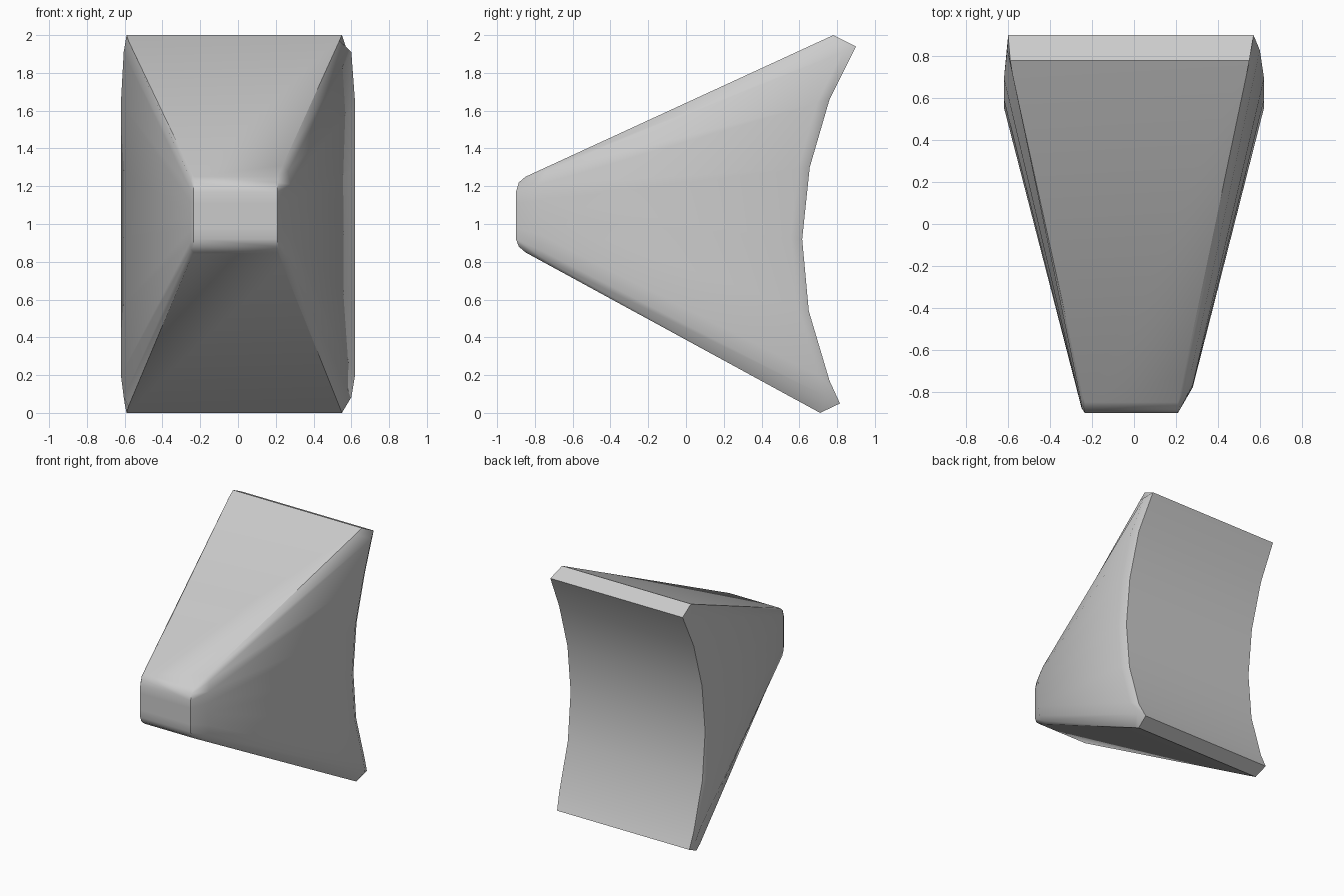
import bpy
import bmesh
import math

cube = bpy.data.objects.get("Cube")
if cube:
    bpy.data.objects.remove(cube, do_unlink=True)

# Flat grey finish
grey = bpy.data.materials.new("plain grey")
grey.use_nodes = True
colour = (0.6, 0.6, 0.6, 1)
grey.diffuse_color = colour
grey.node_tree.nodes["Principled BSDF"].inputs["Base Color"].default_value = colour

# Each layer, top to bottom: front (y, z), back (y, z), kind of layer
layers = [
    ((-0.85, 1.25), (0.78, 2.0), "rim"),
    ((-0.885, 1.22), (0.9, 1.94), "round"),
    ((-0.9, 1.17), (0.76, 1.66), "body"),
    ((-0.9, 1.11), (0.655, 1.3), "body"),
    ((-0.9, 1.05), (0.615, 0.92), "body"),
    ((-0.9, 0.98), (0.65, 0.54), "body"),
    ((-0.9, 0.92), (0.76, 0.17), "body"),
    ((-0.885, 0.88), (0.815, 0.05), "round"),
    ((-0.85, 0.85), (0.71, 0.0), "rim"),
]

# Half widths at stations running front to back; the +x side has the wider chamfer
stations_right = (0, 0.08, 0.96, 1)
stations_left = (0, 0.015, 0.96, 1)
widths_right = {
    "rim": (0.21, 0.237, 0.537, 0.55),
    "round": (0.21, 0.265, 0.60, 0.57),
    "body": (0.21, 0.28, 0.62, 0.59),
}
widths_left = {
    "rim": (0.235, 0.242, 0.58, 0.59),
    "round": (0.235, 0.25, 0.605, 0.60),
    "body": (0.235, 0.25, 0.62, 0.60),
}


def side_points(front, back, stations, widths, sign):
    return [(sign * w,
             front[0] + (back[0] - front[0]) * t,
             front[1] + (back[1] - front[1]) * t)
            for t, w in zip(stations, widths)]


# Stack the layers as rings and bridge them into a closed wedge
bm = bmesh.new()
rings = []
for front, back, kind in layers:
    right = side_points(front, back, stations_right, widths_right[kind], 1)
    left = side_points(front, back, stations_left, widths_left[kind], -1)
    rings.append([bm.verts.new(p) for p in right + left[::-1]])

count = len(rings[0])
for upper, lower in zip(rings, rings[1:]):
    for i in range(count):
        j = (i + 1) % count
        bm.faces.new((upper[i], upper[j], lower[j], lower[i]))

# Sloping top and bottom faces
bm.faces.new(rings[0])
bm.faces.new(rings[-1][::-1])
bmesh.ops.recalc_face_normals(bm, faces=bm.faces[:])

mesh = bpy.data.meshes.new("wedge_block")
bm.to_mesh(mesh)
bm.free()
mesh.materials.append(grey)
wedge = bpy.data.objects.new("wedge_block", mesh)
bpy.context.collection.objects.link(wedge)

# Soft shading over the rounded edges, creases kept
bpy.ops.object.select_all(action="DESELECT")
wedge.select_set(True)
bpy.context.view_layer.objects.active = wedge
bpy.ops.object.shade_smooth_by_angle(angle=math.radians(50))
